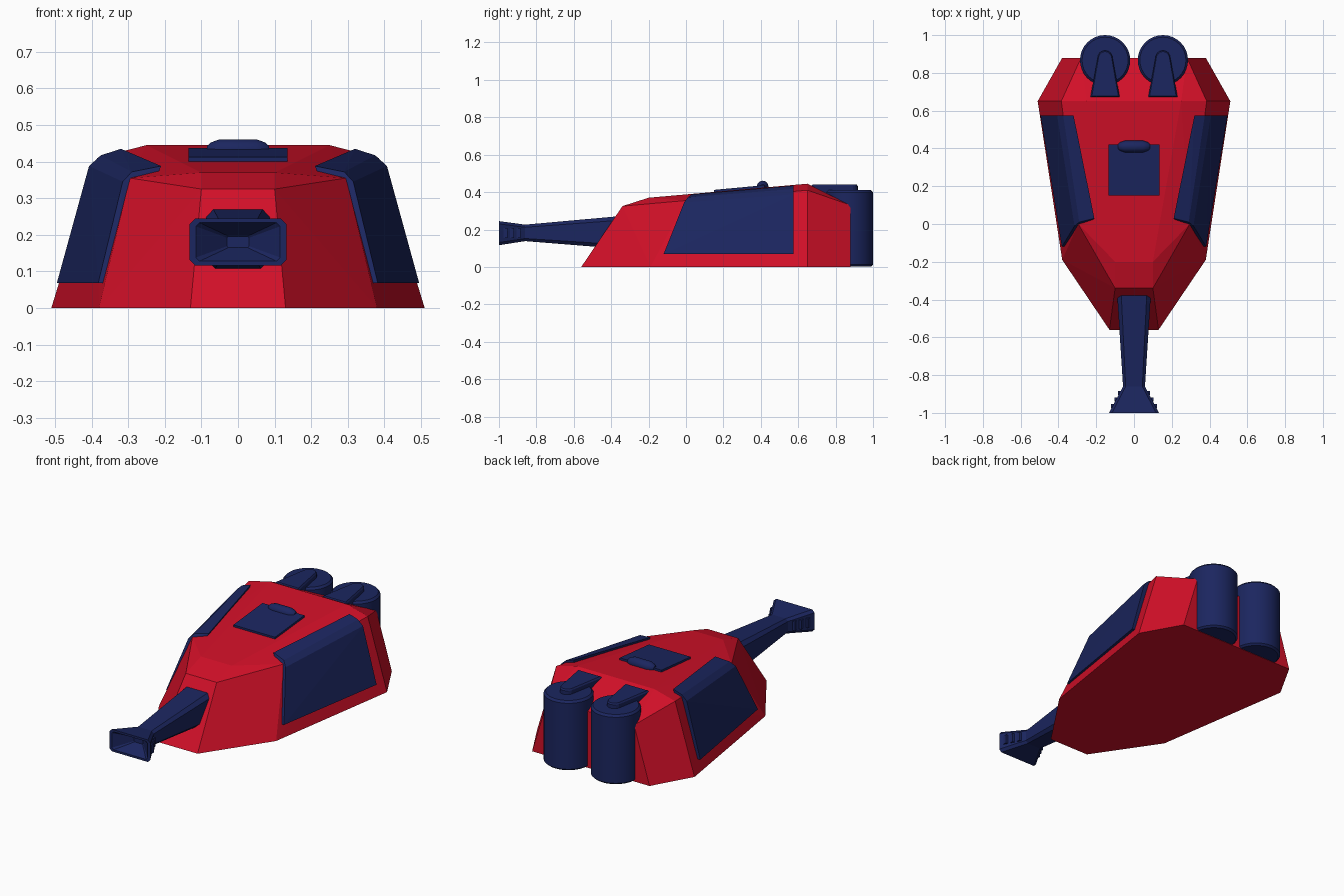
import bpy, bmesh, math
from mathutils import Vector

if "Cube" in bpy.data.objects:
    bpy.data.objects.remove(bpy.data.objects["Cube"])


def material(name, color):
    m = bpy.data.materials.new(name)
    m.diffuse_color = color
    m.use_nodes = True
    m.node_tree.nodes["Principled BSDF"].inputs["Base Color"].default_value = m.diffuse_color
    return m


RED = material("red", (0.64, 0.005, 0.021, 1))
NAVY = material("navy", (0.011, 0.019, 0.115, 1))


def finish(name, bm, mat, smooth=False):
    bmesh.ops.recalc_face_normals(bm, faces=bm.faces)
    me = bpy.data.meshes.new(name)
    bm.to_mesh(me)
    bm.free()
    me.materials.append(mat)
    ob = bpy.data.objects.new(name, me)
    bpy.context.collection.objects.link(ob)
    if smooth:
        bpy.ops.object.select_all(action='DESELECT')
        ob.select_set(True)
        bpy.context.view_layer.objects.active = ob
        bpy.ops.object.shade_smooth_by_angle(angle=math.radians(35))
    return ob


def hull(name, points, mat):
    """Faceted solid wrapped around its corner points."""
    bm = bmesh.new()
    for p in points:
        bm.verts.new(p)
    res = bmesh.ops.convex_hull(bm, input=bm.verts)
    loose = [v for v in bm.verts if not v.link_faces]
    bmesh.ops.delete(bm, geom=loose, context='VERTS')
    bmesh.ops.dissolve_limit(bm, angle_limit=0.01, verts=bm.verts, edges=bm.edges)
    return finish(name, bm, mat)


def loft(name, rings, mat, smooth=False):
    """Skin a list of rings with equal point counts and cap both ends."""
    bm = bmesh.new()
    vs = [[bm.verts.new(p) for p in r] for r in rings]
    n = len(rings[0])
    for a, b in zip(vs, vs[1:]):
        for i in range(n):
            bm.faces.new((a[i], a[(i + 1) % n], b[(i + 1) % n], b[i]))
    bm.faces.new(vs[0])
    bm.faces.new(vs[-1])
    return finish(name, bm, mat, smooth)


def both(points):
    return [(s * x, y, z) for x, y, z in points for s in (1, -1)]


def circle(r, n=32):
    return [(r * math.cos(2 * math.pi * i / n), r * math.sin(2 * math.pi * i / n))
            for i in range(n)]


# Main faceted body
hull("body", both([
    (0.13, -0.56, 0), (0.38, -0.19, 0), (0.51, 0.65, 0), (0.38, 0.88, 0),
    (0.10, -0.34, 0.325), (0.10, -0.20, 0.37), (0.295, 0.0, 0.355),
    (0.25, 0.65, 0.445), (0.385, 0.65, 0.41), (0.28, 0.88, 0.33)]), RED)

# Folded side panels
panel = [(0.495, 0.575, 0.068), (0.407, 0.575, 0.388), (0.375, 0.575, 0.417),
         (0.32, 0.575, 0.435), (0.45, 0.575, 0.068),
         (0.382, -0.12, 0.068), (0.315, -0.01, 0.345), (0.29, 0.01, 0.372),
         (0.21, 0.03, 0.388), (0.34, -0.12, 0.068)]
for s, side in ((1, "right"), (-1, "left")):
    hull("side_panel_" + side, [(s * x, y, z) for x, y, z in panel], NAVY)

# Roof hatch plate and its handle
hull("hatch", both([(0.135, 0.15, 0.38), (0.135, 0.42, 0.40),
                    (0.135, 0.15, 0.412), (0.135, 0.42, 0.437),
                    ]), NAVY)
handle = [(-0.085, 0.012), (-0.075, 0.022), (-0.05, 0.031),
          (0.05, 0.031), (0.075, 0.022), (0.085, 0.012)]
loft("hatch_handle", [[(x, 0.41 + a, 0.43 + b) for a, b in circle(r, 16)]
                      for x, r in handle], NAVY, True)

# Rear canisters with clamp arms
for s, side in ((1, "right"), (-1, "left")):
    cx, cy = 0.153 * s, 0.867
    prof = [(0.002, 0.122), (0.012, 0.133), (0.398, 0.133), (0.41, 0.122)]
    loft("canister_" + side, [[(cx + a, cy + b, z) for a, b in circle(r)]
                              for z, r in prof], NAVY, True)
    arc = [(0.04 * math.cos(t * math.pi / 8), 0.877 + 0.042 * math.sin(t * math.pi / 8))
           for t in range(9)]
    arm = [(0.078, 0.67)] + arc + [(-0.078, 0.67)]
    mid = (0, 0.80)
    rings = []
    for z, k in ((0.39, 1), (0.432, 1), (0.44, 0.9)):
        rings.append([(cx + a * k, mid[1] + (b - mid[1]) * (k + 1) / 2, z) for a, b in arm])
    loft("clamp_arm_" + side, rings, NAVY)


# Front neck with flared, hollow mouth
def section(y, w, lo, hi, c):
    return [(w, y, lo + c), (w, y, hi - c), (w - c, y, hi), (c - w, y, hi),
            (-w, y, hi - c), (-w, y, lo + c), (c - w, y, lo), (w - c, y, lo)]


loft("neck_nozzle", [section(-0.36, 0.09, 0.098, 0.271, 0.022),
                     section(-0.86, 0.058, 0.138, 0.226, 0.014),
                     section(-1.0, 0.132, 0.116, 0.245, 0.015),
                     section(-1.0, 0.115, 0.128, 0.233, 0.010),
                     section(-0.92, 0.03, 0.165, 0.196, 0.004)], NAVY)

# Grip ribs on the sides of the mouth
for s, side in ((1, "right"), (-1, "left")):
    for i, y in enumerate((-0.965, -0.93, -0.895)):
        x = 0.058 + (-0.86 - y) * 0.53
        hull(f"mouth_rib_{side}_{i}",
             [(s * (x + dx), y + dy, z) for dx in (-0.012, 0.009)
              for dy in (-0.011, 0.011) for z in (0.155, 0.208)], NAVY)
